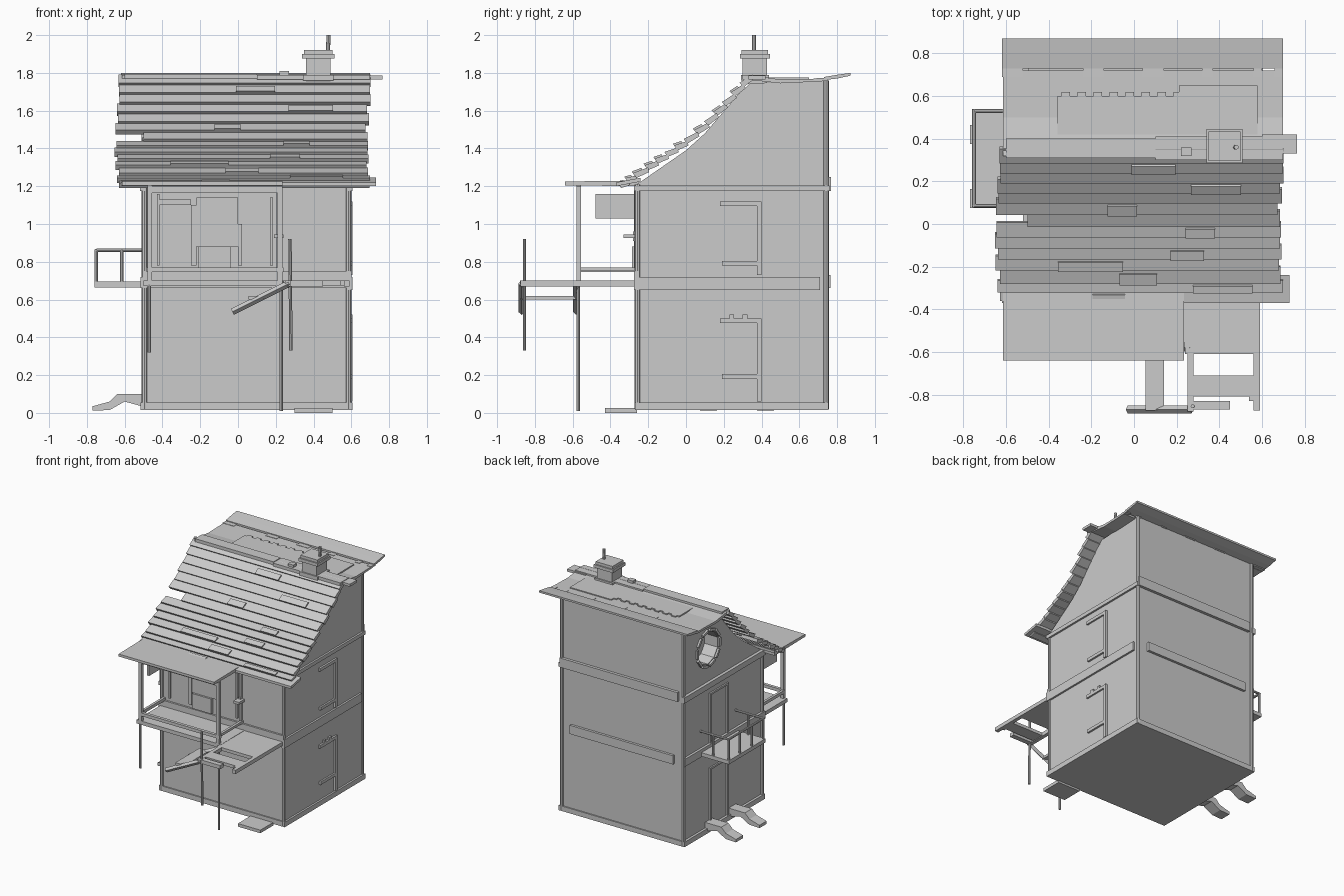
import bpy, bmesh, math, random
from mathutils import Vector, Matrix

random.seed(4)


def finish(name, bm):
    bmesh.ops.recalc_face_normals(bm, faces=bm.faces)
    me = bpy.data.meshes.new(name)
    bm.to_mesh(me)
    bm.free()
    ob = bpy.data.objects.new(name, me)
    bpy.context.collection.objects.link(ob)
    return ob


def boxes(name, *specs):
    """Each spec: x0, x1, y0, y1, z0, z1."""
    bm = bmesh.new()
    for x0, x1, y0, y1, z0, z1 in specs:
        m = Matrix.Translation(((x0 + x1) / 2, (y0 + y1) / 2, (z0 + z1) / 2))
        m = m @ Matrix.Diagonal((x1 - x0, y1 - y0, z1 - z0, 1))
        bmesh.ops.create_cube(bm, size=1, matrix=m)
    return finish(name, bm)


def add_prism(bm, profile, x0, x1):
    """Extrude a (y, z) profile along x."""
    f = bm.faces.new([bm.verts.new((x0, y, z)) for y, z in profile])
    r = bmesh.ops.extrude_face_region(bm, geom=[f])
    vs = [g for g in r['geom'] if isinstance(g, bmesh.types.BMVert)]
    bmesh.ops.translate(bm, verts=vs, vec=(x1 - x0, 0, 0))


def prism(name, profile, x0, x1):
    bm = bmesh.new()
    add_prism(bm, profile, x0, x1)
    return finish(name, bm)


def rods(name, specs, r=0.01, sides=8):
    """Round bars between pairs of points."""
    bm = bmesh.new()
    for a, b in specs:
        a, b = Vector(a), Vector(b)
        d = b - a
        m = Matrix.Translation((a + b) / 2) @ d.to_track_quat('Z', 'Y').to_matrix().to_4x4()
        bmesh.ops.create_cone(bm, cap_ends=True, segments=sides, radius1=r, radius2=r,
                              depth=d.length, matrix=m)
    return finish(name, bm)


# House body with the attic gable
body = prism('house_body', [(-0.26, 0.03), (0.745, 0.03), (0.745, 1.76), (0.34, 1.745),
                            (0.28, 1.69), (0.1, 1.48), (0.0, 1.39), (-0.26, 1.21)], -0.495, 0.59)

# Round attic opening in the left gable
cut = rods('attic_hole_cutter', [((-0.6, 0.43, 1.49), (-0.38, 0.43, 1.49))], 0.13, 10)
cut.hide_render = True
cut.hide_viewport = True
mod = body.modifiers.new('hole', 'BOOLEAN')
mod.object = cut
mod.solver = 'EXACT'
bm = bmesh.new()
for i in range(10):
    a = math.tau * i / 10
    m = Matrix.Translation((-0.5, 0.43 + 0.14 * math.cos(a), 1.49 + 0.14 * math.sin(a)))
    bmesh.ops.create_cube(bm, size=1, matrix=m @ Matrix.Rotation(a, 4, 'X')
                          @ Matrix.Diagonal((0.02, 0.02, 0.07, 1)))
finish('attic_hole_frame', bm)

# Base plinth, floor bands and corner posts
boxes('base_plinth', (-0.515, 0.605, -0.27, 0.755, 0.015, 0.055))
boxes('middle_band', (0.58, 0.605, -0.275, 0.71, 0.65, 0.72), (-0.515, -0.49, -0.275, 0.75, 0.66, 0.72),
      (-0.5, 0.6, -0.275, -0.25, 0.66, 0.75), (-0.42, 0.5, 0.735, 0.765, 0.66, 0.73))
boxes('upper_band', (0.58, 0.605, -0.275, 0.76, 1.175, 1.205), (-0.52, -0.49, -0.275, 0.76, 1.175, 1.22),
      (-0.46, 0.59, 0.735, 0.768, 1.175, 1.25))
rods('corner_posts', [((x, y, 0.02), (x, y, h)) for x in (-0.495, 0.585)
                      for y, h in ((-0.257, 1.21), (0.742, 1.76))], 0.015)

# Side windows and doors
specs = []
for z0, sill, z1 in ((0.06, 0.18, 0.5), (0.73, 0.78, 1.12)):
    specs += [(0.58, 0.605, 0.375, 0.4, z0, z1), (0.58, 0.605, 0.19, 0.4, sill, sill + 0.025),
              (0.58, 0.605, 0.18, 0.4, z1 - 0.025, z1), (0.58, 0.592, 0.2, 0.38, sill, z1)]
specs += [(0.59, 0.605, y, y + 0.025, 0.49, 0.52) for y in (0.23, 0.3)]
boxes('right_windows', *specs)
specs = []
for z0, z1 in ((0.05, 0.52), (0.7, 1.12)):
    specs += [(-0.507, -0.49, 0.18, 0.195, z0, z1), (-0.507, -0.49, 0.4, 0.415, z0, z1),
              (-0.507, -0.49, 0.18, 0.415, z1 - 0.015, z1)]
boxes('left_door_frames', *specs)

# Front upper wall details
boxes('front_door_and_frames', (-0.43, -0.415, -0.275, -0.25, 0.78, 1.16),
      (-0.25, -0.22, -0.275, -0.25, 0.78, 1.1), (0.0, 0.02, -0.275, -0.25, 0.78, 1.0),
      (-0.22, 0.0, -0.27, -0.25, 0.88, 1.14), (-0.21, -0.04, -0.285, -0.25, 0.76, 0.88),
      (0.17, 0.185, -0.275, -0.25, 0.78, 1.14), (0.2, 0.22, -0.275, -0.25, 0.75, 1.18),
      (-0.42, -0.25, -0.272, -0.25, 1.1, 1.13))
boxes('wall_bracket', (0.19, 0.24, -0.33, -0.25, 0.925, 0.945), (0.2, 0.22, -0.28, -0.25, 0.91, 0.96))
boxes('porch_side_panel', (-0.475, -0.455, -0.48, -0.26, 1.03, 1.16))

# Stepped plank roof following the slope
line = [(-0.35, 1.2), (-0.26, 1.26), (0.0, 1.435), (0.11, 1.53), (0.345, 1.785)]


def slope(t):
    s = t * (len(line) - 1)
    i = min(int(s), len(line) - 2)
    return Vector(line[i]).lerp(Vector(line[i + 1]), s - i)


bm = bmesh.new()
ts = [0, 0.11, 0.22]
ts += [0.25 + 0.25 * (i + 1) / 5 for i in range(5)] + [0.5 + 0.25 * (i + 1) / 2 for i in range(2)]
ts += [0.75 + 0.25 * (i + 1) / 5 for i in range(5)]
for i in range(len(ts) - 1):
    p, q = slope(ts[i]), slope(ts[i + 1])
    n = Vector((p.y - q.y, q.x - p.x)).normalized()
    t = (i + 0.5) / (len(ts) - 1)
    x0 = -0.62 - 0.03 * math.sin(math.pi * t) + random.uniform(-0.012, 0.012)
    x1 = 0.71 - 0.03 * math.sin(math.pi * t) + random.uniform(-0.012, 0.012)
    if i == 7:
        x0 = -0.5
    pts = [p - n * 0.012, q - n * 0.024, q + (q - p) * 0.12, p + n * 0.02]
    add_prism(bm, [tuple(v) for v in pts], x0, x1)
    # Loose shorter shingle lying on the row
    if i % 2 == 0 or i < 4:
        c = random.uniform(-0.55, 0.35)
        u, v = p.lerp(q, 0.0), p.lerp(q, 0.7)
        add_prism(bm, [tuple(w) for w in (u + n * 0.01, v, v + n * 0.018, u + n * 0.03)],
                  c, c + random.uniform(0.12, 0.32))
finish('roof_planks', bm)
prism('eaves_board', [(-0.37, 1.2), (-0.24, 1.225), (-0.24, 1.245), (-0.37, 1.22)], -0.62, 0.73)

# Back roof: ridge, sagging sheet, toothed cover and rear plank
prism('back_roof_sheet', [(0.32, 1.765), (0.5, 1.745), (0.72, 1.755), (0.72, 1.77), (0.5, 1.765),
                          (0.32, 1.79)], -0.615, 0.7)
prism('rear_roof_plank', [(0.73, 1.762), (0.8, 1.77), (0.87, 1.785), (0.87, 1.8), (0.8, 1.79),
                          (0.73, 1.778)], -0.62, 0.7)
boxes('ridge_cap', (-0.6, 0.1, 0.31, 0.4, 1.77, 1.795), (0.1, 0.7, 0.3, 0.41, 1.765, 1.79),
      (0.6, 0.765, 0.33, 0.42, 1.765, 1.785), (0.22, 0.27, 0.32, 0.36, 1.79, 1.81))
boxes('toothed_cover', (-0.36, 0.58, 0.41, 0.6, 1.755, 1.776), (0.21, 0.58, 0.6, 0.65, 1.755, 1.776),
      *[(-0.34 + 0.075 * i, -0.30 + 0.075 * i, 0.59, 0.62, 1.755, 1.776) for i in range(8)])
boxes('rear_roof_ties', *[(x, x + w, 0.69, 0.75, 1.757, 1.772) for x, w in
                          ((-0.62, 0.1), (-0.24, 0.1), (0.04, 0.1), (0.32, 0.05), (0.56, 0.04), (0.66, 0.04))])

# Chimney
boxes('chimney', (0.36, 0.49, 0.3, 0.43, 1.74, 1.89), (0.34, 0.51, 0.285, 0.445, 1.875, 1.9),
      (0.35, 0.5, 0.295, 0.435, 1.9, 1.922), (0.345, 0.505, 0.29, 0.44, 1.76, 1.79))
rods('chimney_pipe', [((0.475, 0.36, 1.9), (0.48, 0.36, 2.0))], 0.011)

# Porch roof, deck, rails and posts at the front
prism('porch_roof', [(-0.64, 1.205), (-0.25, 1.2), (-0.25, 1.23), (-0.64, 1.225)], -0.615, 0.235)
boxes('porch_deck', (-0.5, 0.25, -0.575, -0.25, 0.672, 0.702))
boxes('porch_rails', (-0.48, 0.24, -0.58, -0.555, 0.745, 0.77), (-0.485, -0.465, -0.57, -0.26, 0.745, 0.77),
      (0.21, 0.23, -0.57, -0.26, 0.75, 0.77), (-0.46, 0.22, -0.575, -0.56, 1.165, 1.2))
boxes('porch_posts', (-0.48, -0.455, -0.58, -0.555, 0.68, 1.21), (0.21, 0.235, -0.58, -0.555, 0.68, 1.2))
rods('thin_stilts', [((-0.47, -0.57, 0.32), (-0.47, -0.57, 0.7)), ((0.23, -0.57, 0.01), (0.23, -0.57, 0.7)),
                     ((0.28, -0.855, 0.33), (0.275, -0.855, 0.92))], 0.009)

# Plank landing and broken stair at the front right
boxes('landing', (0.24, 0.59, -0.61, -0.26, 0.675, 0.7), (0.25, 0.58, -0.81, -0.71, 0.675, 0.7),
      (0.25, 0.45, -0.87, -0.83, 0.67, 0.7), (0.56, 0.59, -0.875, -0.26, 0.67, 0.7),
      (0.25, 0.28, -0.88, -0.57, 0.67, 0.7), (0.54, 0.58, -0.83, -0.8, 0.675, 0.7))
boxes('stair_tread', (0.055, 0.14, -0.875, -0.57, 0.6, 0.62))
rods('stair_stringers', [((-0.03, y, 0.535), (0.27, y, 0.685)) for y in (-0.87, -0.58)], 0.018, 4)
boxes('front_ground_step', (0.3, 0.5, -0.43, -0.26, 0.0, 0.025))

# Left balcony with railing
boxes('side_balcony', (-0.76, -0.49, 0.075, 0.54, 0.665, 0.695))
ends = (0.085, 0.53)
bars = [((-0.75, y, 0.86), (-0.5, y, 0.86)) for y in ends]
bars += [((x, y, 0.68), (x, y, 0.865)) for x in (-0.75, -0.615) for y in ends]
bars += [((-0.75, y, 0.68), (-0.75, y, 0.86)) for y in (0.235, 0.385)]
bars += [((-0.75, 0.08, 0.86), (-0.75, 0.535, 0.86))]
rods('balcony_railing', bars, 0.009)

# Ground steps below the balcony
for k, y in enumerate((0.12, 0.42)):
    bm = bmesh.new()
    add_prism(bm, [(-0.49, 0.03), (-0.49, 0.1), (-0.64, 0.1), (-0.68, 0.06), (-0.77, 0.035),
                   (-0.77, 0.012), (-0.68, 0.015), (-0.6, 0.06)], -0.045, 0.045)
    bm.transform(Matrix.Translation((0, y, 0)) @ Matrix(((0, 1, 0, 0), (1, 0, 0, 0), (0, 0, 1, 0), (0, 0, 0, 1))))
    finish('side_step_%d' % (k + 1), bm)
